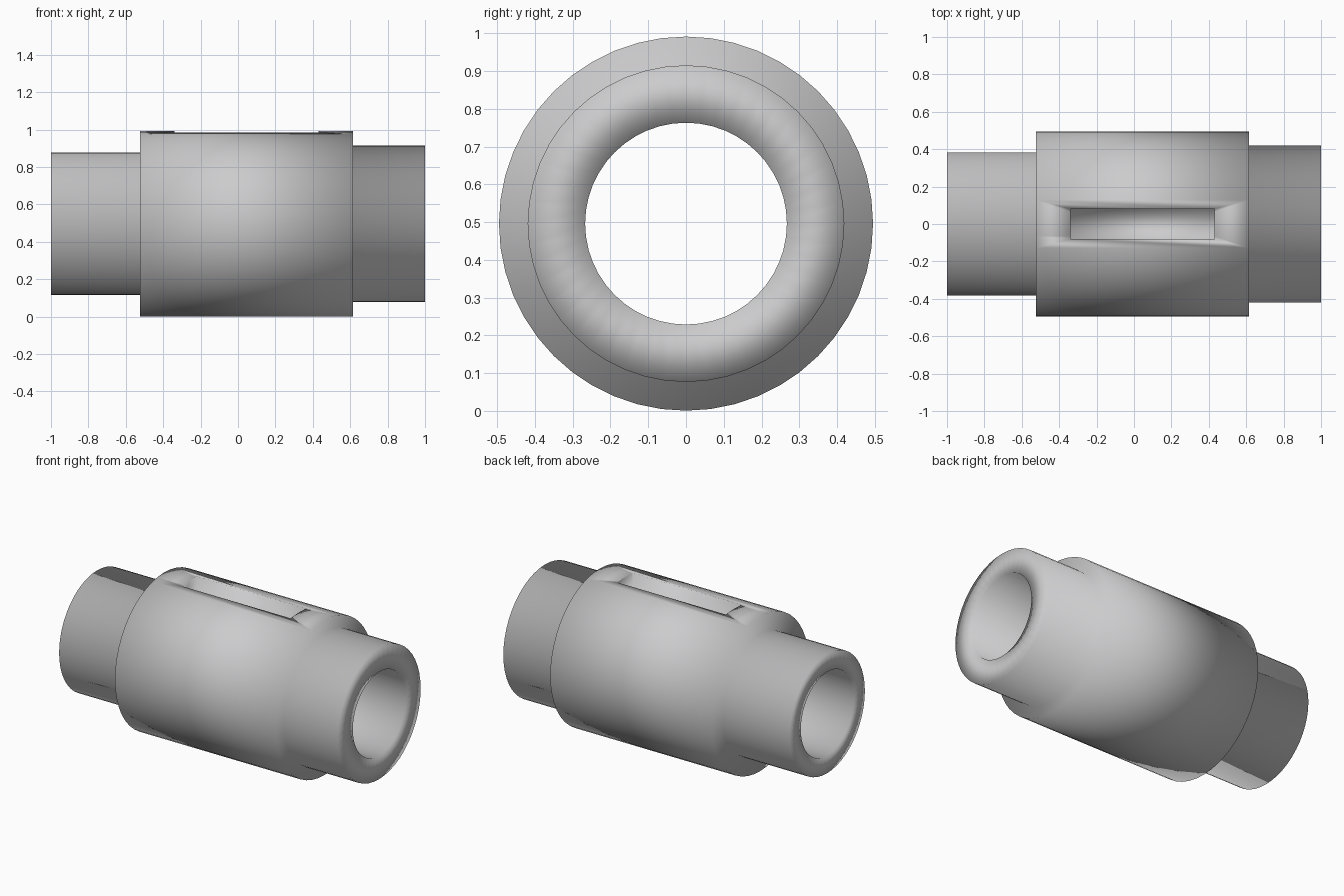
import bpy, bmesh, math

if "Cube" in bpy.data.objects:
    bpy.data.objects.remove(bpy.data.objects["Cube"])

SEGMENTS = 48
AXIS_Z = 0.496

metal = bpy.data.materials.new("satin grey")
metal.diffuse_color = (0.6, 0.6, 0.61, 1)
metal.use_nodes = True
metal.node_tree.nodes["Principled BSDF"].inputs["Base Color"].default_value = metal.diffuse_color

# Closed wall profile: (position along the axis, radius)
profile = [(-1, 0.267), (-1, 0.381), (-0.525, 0.381), (-0.525, 0.495),
           (0.615, 0.495), (0.615, 0.419), (1, 0.419), (1, 0.267)]

# Stepped sleeve turned around the x axis
bm = bmesh.new()
rings = []
for i in range(SEGMENTS):
    a = 2 * math.pi * i / SEGMENTS
    rings.append([bm.verts.new((x, r * math.sin(a), AXIS_Z + r * math.cos(a)))
                  for x, r in profile])
for i in range(SEGMENTS):
    p, q = rings[i], rings[(i + 1) % SEGMENTS]
    for j in range(len(profile)):
        k = (j + 1) % len(profile)
        bm.faces.new((p[j], p[k], q[k], q[j]))
bmesh.ops.recalc_face_normals(bm, faces=bm.faces)
mesh = bpy.data.meshes.new("stepped_sleeve")
bm.to_mesh(mesh)
bm.free()
sleeve = bpy.data.objects.new("stepped_sleeve", mesh)
bpy.context.collection.objects.link(sleeve)
mesh.materials.append(metal)

# Keyway pocket cut into the top of the wide middle section
bpy.ops.mesh.primitive_cube_add(size=1, location=(0.045, 0, 0.99))
cutter = bpy.context.object
cutter.name = "keyway_cutter"
cutter.scale = (0.77, 0.16, 0.2)
cutter.data.materials.append(metal)
cutter.hide_render = True
cut = sleeve.modifiers.new("keyway", 'BOOLEAN')
cut.operation = 'DIFFERENCE'
cut.solver = 'EXACT'
cut.object = cutter

bpy.ops.object.select_all(action='DESELECT')
sleeve.select_set(True)
bpy.context.view_layer.objects.active = sleeve
bpy.ops.object.modifier_apply(modifier="keyway")
bpy.data.objects.remove(cutter)

# Soft shading over the whole sleeve
bpy.ops.object.shade_smooth()
